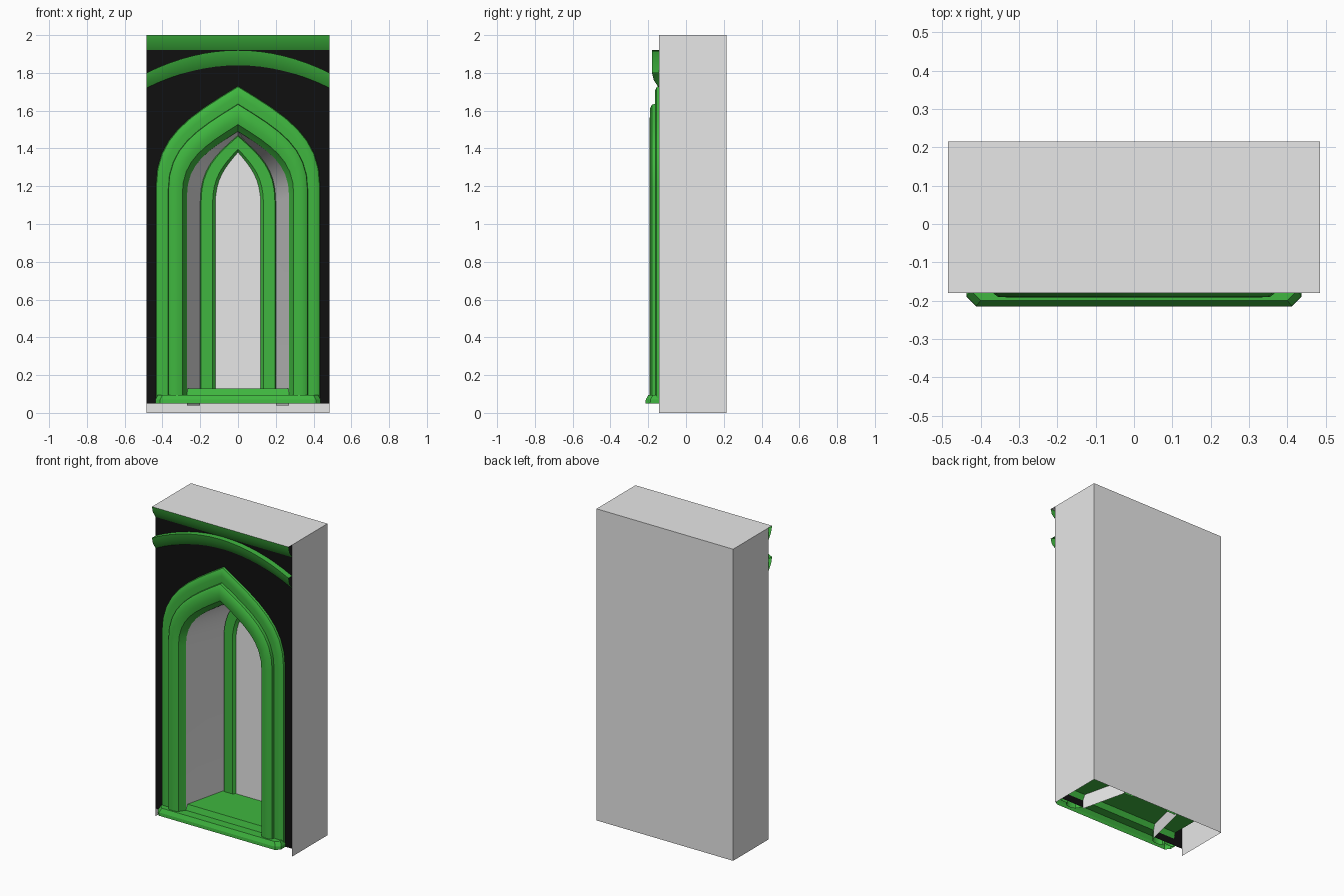
import bpy
from math import radians

cube = bpy.data.objects.get("Cube")
if cube:
    bpy.data.objects.remove(cube, do_unlink=True)


def make_material(name, color):
    mat = bpy.data.materials.new(name)
    mat.use_nodes = True
    mat.diffuse_color = color
    mat.node_tree.nodes["Principled BSDF"].inputs["Base Color"].default_value = color
    return mat


grey = make_material("plain grey", (0.8, 0.8, 0.8, 1))
green = make_material("trim green", (0.05, 0.47, 0.05, 1))
black = make_material("wall black", (0.005, 0.005, 0.005, 1))

HALF, HEIGHT = 0.485, 2.0
WALL, BACK, LEDGE = -0.143, 0.215, -0.18
FOOT = 0.05
STEPS = 8


def add_part(name, verts, faces, mat, smooth=None):
    mesh = bpy.data.meshes.new(name)
    mesh.from_pydata(verts, [], faces)
    mesh.materials.append(mat)
    obj = bpy.data.objects.new(name, mesh)
    bpy.context.scene.collection.objects.link(obj)
    if smooth:
        bpy.ops.object.select_all(action='DESELECT')
        obj.select_set(True)
        bpy.context.view_layer.objects.active = obj
        bpy.ops.object.shade_smooth_by_angle(angle=radians(smooth))
    return obj


def loft(name, rows, mat, smooth=None):
    """Skin a list of equally long point rows."""
    n = len(rows[0])
    faces = [(r * n + i, (r + 1) * n + i, (r + 1) * n + i + 1, r * n + i + 1)
             for r in range(len(rows) - 1) for i in range(n - 1)]
    return add_part(name, [p for row in rows for p in row], faces, mat, smooth)


def pointed_arch(w, spring, peak, y, foot):
    """Path up the right jamb, over the point and down the left jamb."""
    rise = peak - spring
    ctrl = [(w, spring), (w, spring + 0.5 * rise),
            (0.6 * w, spring + 0.7 * rise), (0, peak)]
    half = [(w, foot)]
    for k in range(STEPS + 1):
        t = k / STEPS
        weights = ((1 - t) ** 3, 3 * t * (1 - t) ** 2, 3 * t * t * (1 - t), t ** 3)
        half.append(tuple(sum(b * c[a] for b, c in zip(weights, ctrl)) for a in (0, 1)))
    left = [(-x, y, z) for x, z in half]
    right = [(x, y, z) for x, z in reversed(half[:-1])]
    return left + right


def front_arch(w, y, foot=FOOT):
    k = (w - 0.27) / 0.165
    return pointed_arch(w, 1.15 + 0.05 * k, 1.49 + 0.24 * k, y, foot)


def back_arch(w, y, foot=FOOT):
    k = (w - 0.12) / 0.08
    return pointed_arch(w, 1.10 + 0.02 * k, 1.38 + 0.09 * k, y, foot)


# Outer shell, open at the front and underneath
corners = [(x, y, z) for z in (0, HEIGHT) for x, y in
           ((-HALF, WALL), (HALF, WALL), (HALF, BACK), (-HALF, BACK))]
corners += [(-HALF, LEDGE, HEIGHT), (HALF, LEDGE, HEIGHT)]
add_part("outer_shell", corners,
         [(1, 2, 6, 5), (2, 3, 7, 6), (3, 0, 4, 7), (8, 9, 6, 7)], grey)

# Front wall, cut around the pointed opening
opening = front_arch(0.27, WALL)
frame = [(HALF, WALL, FOOT), (HALF, WALL, HEIGHT),
         (-HALF, WALL, HEIGHT), (-HALF, WALL, FOOT)]
wall = opening + frame
add_part("front_wall", wall, [tuple(reversed(range(len(wall))))][:1], black)

# Splayed niche walls and the panel behind them
loft("niche_walls", [front_arch(0.27, WALL, 0.04), back_arch(0.2, 0.15, 0.04)], grey, 25)
panel = back_arch(0.125, 0.15)
add_part("back_panel", panel, [tuple(reversed(range(len(panel))))], grey)

# Rounded double moulding around the opening
profile = [(0.435, -0.143), (0.432, -0.155), (0.42, -0.163), (0.40, -0.165),
           (0.37, -0.162), (0.368, -0.18), (0.355, -0.19), (0.32, -0.192),
           (0.295, -0.183), (0.285, -0.165), (0.27, -0.143)]
loft("arch_moulding", [front_arch(w, y) for w, y in profile], green, 35)

# Slim frame around the back panel
loft("back_frame", [back_arch(w, y) for w, y in
                    ((0.2, 0.15), (0.195, 0.135), (0.135, 0.135), (0.12, 0.15))], green, 25)

# Sill with chamfered corners, running back as the niche floor
def sill_row(w, front, z):
    c = 0.025
    return [(-w, WALL, z), (-w, front + c, z), (-w + c, front, z),
            (w - c, front, z), (w, front + c, z), (w, WALL, z)]


loft("sill", [sill_row(0.425, -0.2, 0.095), sill_row(0.437, -0.213, 0.07),
              sill_row(0.437, -0.215, FOOT)], green)
top = sill_row(0.425, -0.2, 0.095)
add_part("sill_top", top, [tuple(range(len(top)))], green)
loft("niche_floor", [[(x, y, z) for x in (-0.425, 0.425)] for y, z in
                     ((0.16, 0.13), (-0.13, 0.13), (WALL, 0.095))], green)

# Cornice along the top and the curved band below it
def cornice(name, sag, top_z):
    xs = [HALF * (k / 8 - 1) for k in range(17)]
    rows = [[(x, y, top_z - drop - sag * (x / HALF) ** 2) for x in xs]
            for y, drop in ((WALL, 0), (LEDGE, 0), (-0.17, 0.04), (WALL, 0.08))]
    return loft(name, rows if sag else rows[1:], green, 35)


cornice("top_cornice", 0, HEIGHT)
cornice("curved_band", 0.12, 1.92)
